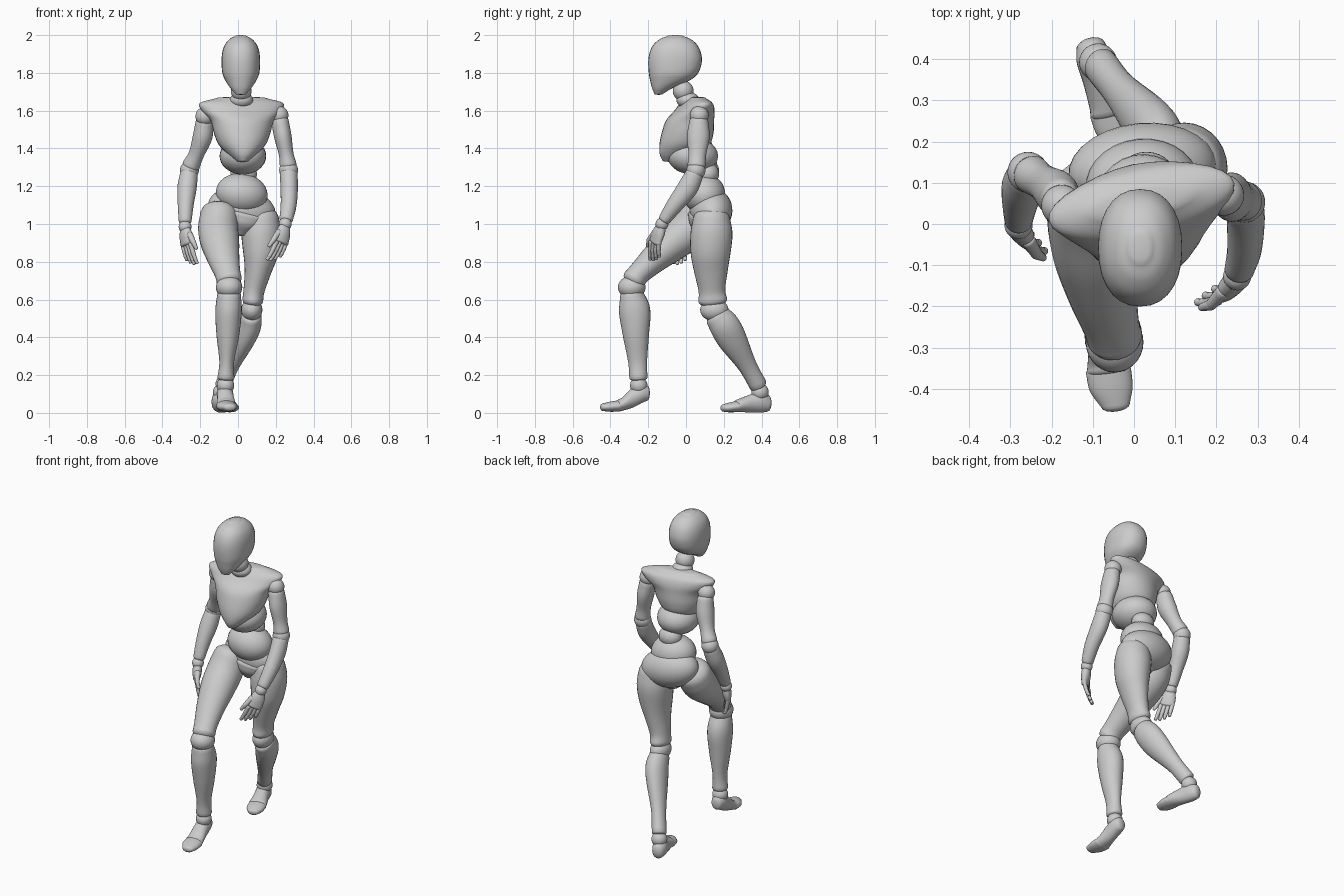
import bpy, bmesh, math
from mathutils import Vector


def finish(name, bm):
    bmesh.ops.recalc_face_normals(bm, faces=bm.faces[:])
    me = bpy.data.meshes.new(name)
    bm.to_mesh(me)
    bm.free()
    me.polygons.foreach_set("use_smooth", [True] * len(me.polygons))
    ob = bpy.data.objects.new(name, me)
    bpy.context.collection.objects.link(ob)
    return ob


def loft(name, rows, side=(1, 0, 0), axis=None, dome=0.6, n=28, steps=5, power=1.0):
    """Smooth skin through rows of (x, y, z, half width along side, half depth)."""
    R = [Vector(r) for r in rows]
    R = [R[0] * 2 - R[1]] + R + [R[-1] * 2 - R[-2]]
    pts = []
    for i in range(1, len(R) - 2):
        p0, p1, p2, p3 = R[i - 1:i + 3]
        for k in range(steps):
            t = k / steps
            pts.append(0.5 * (2 * p1 + (p2 - p0) * t + (2 * p0 - 5 * p1 + 4 * p2 - p3) * t * t
                              + (3 * p1 - p0 - 3 * p2 + p3) * t ** 3))
    pts.append(R[-2])
    rings = []
    for i, p in enumerate(pts):
        tan = Vector((pts[min(i + 1, len(pts) - 1)] - pts[max(i - 1, 0)])[:3]).normalized()
        rings.append((Vector(p[:3]), tan, max(p[3], .002), max(p[4], .002)))

    # rounded ends
    def cap(ring, sign):
        c, t, a, b = ring
        out = []
        for deg in (25, 50, 72, 87):
            s, q = math.sin(math.radians(deg)), math.cos(math.radians(deg))
            d = Vector(axis).normalized() if axis else t
            if d.dot(t) < 0:
                d = -d
            out.append((c + d * sign * dome * min(a, b) * s, t, a * q, b * q))
        return out
    rings = cap(rings[0], -1)[::-1] + rings + cap(rings[-1], 1)
    bm = bmesh.new()
    loops = []
    for c, t, a, b in rings:
        d = Vector(axis).normalized() if axis else t
        u = Vector(side)
        u = (u - d * u.dot(d)).normalized()
        v = d.cross(u)
        ring = []
        for k in range(n):
            g = 2 * math.pi * k / n
            cg, sg = math.cos(g), math.sin(g)
            ring.append(bm.verts.new(c + u * a * math.copysign(abs(cg) ** power, cg)
                                     + v * b * math.copysign(abs(sg) ** power, sg)))
        loops.append(ring)
    for r, s in zip(loops, loops[1:]):
        for k in range(n):
            bm.faces.new((r[k], r[(k + 1) % n], s[(k + 1) % n], s[k]))
    bm.faces.new(loops[0])
    bm.faces.new(loops[-1])
    return finish(name, bm)


def ball(name, c, r, rot=(0, 0, 0)):
    bm = bmesh.new()
    bmesh.ops.create_uvsphere(bm, u_segments=28, v_segments=18, radius=1)
    ob = finish(name, bm)
    ob.location, ob.rotation_euler = c, rot
    ob.scale = r if isinstance(r, tuple) else (r, r, r)
    return ob


def hand(tag, wrist, knuckle, tip, s):
    """Palm, four jointed fingers and a thumb; s points to the thumb side."""
    w, k, t, s = Vector(wrist), Vector(knuckle), Vector(tip), Vector(s).normalized()
    ball(tag + "_wrist", w, .034)
    loft(tag + "_palm", [(*w, .026, .024), (*w.lerp(k, .5), .042, .027), (*k, .044, .02)], side=s)
    for i in range(4):
        off = s * (.034 - .0225 * i)
        a, b = k + off, t + off * 1.15 + (k - t) * (.04, 0, .06, .2)[i]
        bend = (k - w).normalized() * .018
        joints = [a, a.lerp(b, .42) + bend * .6, a.lerp(b, .74) + bend * .5, b]
        for j in range(3):
            p, q, r = joints[j], joints[j + 1], .0135 - .0015 * j
            loft(f"{tag}_finger_{i + 1}_{j + 1}", [(*p, r, r), (*p.lerp(q, .5), r * .88, r * .88),
                 (*q, r * .92, r * .92)], side=s, n=12, steps=2)
    a = w.lerp(k, .45) + s * .032
    b = a + s * .026 + (k - w) * .45
    c = b + (t - k) * .33 + s * .01
    loft(tag + "_thumb_base", [(*a, .018, .018), (*b, .014, .014)], side=(0, 1, 0), n=12)
    loft(tag + "_thumb_tip", [(*b, .014, .014), (*c, .009, .009)], side=(0, 1, 0), n=12)


Z = (0, 0, 1)

# head and neck
loft("head", [(.015, -.145, 1.688, .028, .022), (.015, -.125, 1.72, .056, .055),
              (.015, -.085, 1.76, .082, .105), (.015, -.066, 1.80, .098, .131),
              (.015, -.058, 1.86, .102, .142), (.015, -.057, 1.91, .098, .135),
              (.015, -.057, 1.95, .084, .115), (.015, -.057, 1.98, .058, .08),
              (.015, -.057, 1.994, .032, .044)], axis=Z, dome=.18, power=.9)
ball("neck_upper", (.017, -.015, 1.705), (.055, .055, .055))
ball("neck_lower", (.018, .01, 1.655), (.062, .06, .045))

# torso
YAW = (math.cos(.2), math.sin(.2), 0)
loft("chest", [(.018, .055, 1.665, .14, .045), (.018, .055, 1.64, .225, .075),
               (.02, .045, 1.60, .215, .1), (.022, .022, 1.55, .17, .125),
               (.022, .008, 1.48, .15, .137), (.022, -.008, 1.42, .124, .133),
               (.022, -.04, 1.37, .076, .1), (.022, -.075, 1.335, .032, .05)],
     side=YAW, axis=Z, dome=.2)
ball("rib_cage", (.026, .036, 1.36), (.123, .134, .098), (0, 0, .2))
ball("waist_joint", (.03, .115, 1.265), (.07, .06, .06))
ball("abdomen", (.02, .095, 1.16), (.138, .112, .108), (0, .15, .1))
ball("pelvis", (.02, .132, 1.075), (.182, .113, .118), (0, .2, .1))
loft("crotch", [(.017, .11, 1.05, .165, .098), (.013, .11, 1.0, .115, .09),
                (.008, .105, .95, .04, .045)],
     side=(.97, .13, -.2), axis=(.2, 0, .97), dome=.3)

# stepping leg
loft("front_thigh", [(-.1, .07, 1.05, .1, .1), (-.105, .02, .975, .106, .106),
                     (-.095, -.07, .9, .102, .096), (-.077, -.165, .818, .085, .076),
                     (-.056, -.245, .742, .069, .061), (-.047, -.275, .705, .068, .063)])
ball("front_knee", (-.047, -.287, .665), (.07, .073, .062))
loft("front_shin", [(-.047, -.288, .63, .062, .062), (-.05, -.272, .54, .07, .083),
                    (-.054, -.265, .41, .06, .069), (-.06, -.256, .27, .039, .05),
                    (-.064, -.252, .185, .045, .048)], dome=.4)
ball("front_ankle", (-.066, -.25, .145), .046)
FD = (.12, -1, 0)
loft("front_foot", [(-.072, -.205, .105, .033, .04), (-.07, -.235, .105, .043, .053),
                    (-.066, -.285, .08, .044, .053), (-.063, -.335, .048, .05, .036),
                    (-.062, -.355, .04, .053, .033)], axis=FD, dome=.4)
loft("front_toes", [(-.062, -.355, .037, .055, .03), (-.055, -.4, .033, .052, .027),
                    (-.045, -.44, .03, .035, .02)], axis=FD, dome=.75)

# trailing leg
loft("back_thigh", [(.115, .135, 1.03, .1, .098), (.122, .135, .95, .105, .111),
                    (.12, .13, .85, .094, .106), (.105, .132, .75, .071, .089),
                    (.085, .137, .65, .056, .071), (.078, .142, .595, .055, .077)])
ball("back_knee", (.073, .15, .545), (.056, .075, .06))
loft("back_shin", [(.07, .165, .515, .055, .068), (.06, .205, .46, .062, .08),
                   (.03, .247, .385, .057, .077), (-.035, .325, .25, .041, .05),
                   (-.08, .383, .145, .042, .047)], dome=.4)
ball("back_ankle", (-.087, .392, .11), .046)
BD = (.3, -1, 0)
loft("back_foot", [(-.105, .43, .052, .036, .046), (-.097, .4, .062, .043, .06),
                   (-.08, .35, .052, .044, .05), (-.06, .295, .042, .05, .038),
                   (-.055, .275, .038, .053, .034)], axis=BD, dome=.6)
loft("back_toes", [(-.054, .272, .034, .054, .03), (-.042, .23, .029, .05, .026),
                   (-.032, .2, .026, .034, .02)], axis=BD, dome=.75)

# arm on the stepping side
ball("shoulder_a", (-.175, .045, 1.57), .05)
loft("upper_arm_a", [(-.178, .06, 1.54, .046, .05), (-.188, .075, 1.46, .052, .057),
                     (-.22, .1, 1.37, .041, .045), (-.248, .12, 1.31, .047, .047)])
ball("elbow_a", (-.257, .125, 1.285), .05)
loft("forearm_a", [(-.26, .12, 1.265, .047, .048), (-.27, .09, 1.19, .051, .053),
                   (-.277, .045, 1.1, .042, .043), (-.28, .008, 1.015, .034, .033)])
hand("hand_a", (-.28, -.003, .985), (-.272, -.03, .895), (-.24, -.035, .79), (.6, -.75, 0))

# arm on the trailing side
ball("shoulder_b", (.217, .07, 1.575), .05)
loft("upper_arm_b", [(.222, .068, 1.545, .046, .05), (.238, .065, 1.46, .046, .06),
                     (.255, .06, 1.37, .039, .047), (.266, .056, 1.31, .045, .048)])
ball("elbow_b", (.268, .053, 1.285), .05)
loft("forearm_b", [(.268, .045, 1.265, .047, .048), (.271, .008, 1.19, .046, .054),
                   (.268, -.06, 1.1, .042, .044), (.255, -.113, 1.025, .036, .033)])
hand("hand_b", (.25, -.127, 1.0), (.23, -.163, .905), (.183, -.165, .81), (-.75, -.6, 0))
